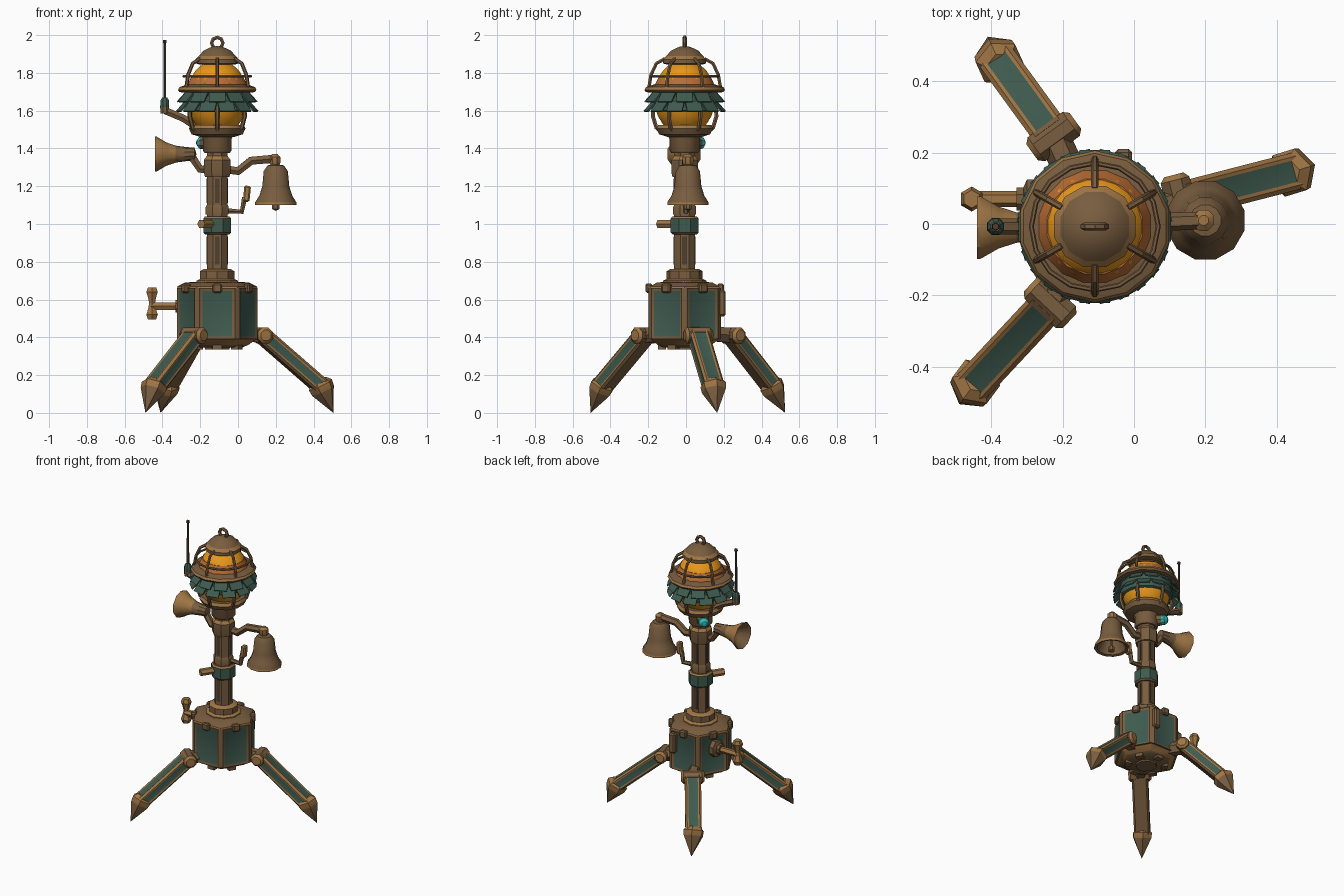
import bpy, bmesh
from math import pi, sin, cos, radians
from mathutils import Vector, Matrix

if "Cube" in bpy.data.objects:
    bpy.data.objects.remove(bpy.data.objects["Cube"])

CX, CY = -0.11, -0.007
COLOURS = {
    "brown": (0.19, 0.11, 0.05), "tan": (0.35, 0.18, 0.06), "green": (0.05, 0.105, 0.08),
    "amber": (0.85, 0.33, 0.012), "rust": (0.48, 0.15, 0.035), "cyan": (0.03, 0.5, 0.5),
    "dark_iron": (0.075, 0.05, 0.03)}
MATS, NAMES = [], list(COLOURS)
for key, rgb in COLOURS.items():
    m = bpy.data.materials.new(key)
    m.use_nodes = True
    m.diffuse_color = (*rgb, 1)
    m.node_tree.nodes["Principled BSDF"].inputs["Base Color"].default_value = (*rgb, 1)
    MATS.append(m)


def finish(name, bm, angle=35):
    bmesh.ops.recalc_face_normals(bm, faces=bm.faces)
    me = bpy.data.meshes.new(name)
    bm.to_mesh(me)
    bm.free()
    for m in MATS:
        me.materials.append(m)
    ob = bpy.data.objects.new(name, me)
    bpy.context.collection.objects.link(ob)
    bpy.ops.object.select_all(action='DESELECT')
    ob.select_set(True)
    bpy.context.view_layer.objects.active = ob
    bpy.ops.object.shade_smooth_by_angle(angle=radians(angle))
    return ob


def place(loc, axis=None):
    rot = Vector(axis).to_track_quat('Z', 'Y').to_matrix().to_4x4() if axis else Matrix()
    return Matrix.Translation(loc) @ rot


def lathe(name, profile, cols, n=8, loc=(CX, CY, 0), axis=None, turn=0.5, angle=35):
    """Spin (radius, height) pairs; cols is one colour or one per band."""
    bm = bmesh.new()
    rings = []
    for r, z in profile:
        if r == 0:
            rings.append([bm.verts.new((0, 0, z))] * n)
        else:
            a = [2 * pi * (i + turn) / n for i in range(n)]
            rings.append([bm.verts.new((r * cos(t), r * sin(t), z)) for t in a])
    for k in range(len(rings) - 1):
        col = cols if isinstance(cols, str) else cols[k]
        for i in range(n):
            j = (i + 1) % n
            loop = [rings[k][i], rings[k][j], rings[k + 1][j], rings[k + 1][i]]
            bm.faces.new(list(dict.fromkeys(loop))).material_index = NAMES.index(col)
    for ring in (rings[0], rings[-1]):
        if len(set(ring)) > 2 and profile[0] != profile[-1]:
            bm.faces.new(ring).material_index = NAMES.index(cols if isinstance(cols, str) else cols[0])
    bmesh.ops.transform(bm, matrix=place(loc, axis), verts=bm.verts)
    return finish(name, bm, angle)


def box(name, size, mat, col, bevel=0.0):
    bm = bmesh.new()
    bmesh.ops.create_cube(bm, size=1, matrix=mat @ Matrix.Diagonal((*size, 1)))
    if bevel:
        bmesh.ops.bevel(bm, geom=bm.edges[:], offset=bevel, segments=1, affect='EDGES')
    for f in bm.faces:
        f.material_index = NAMES.index(col)
    return finish(name, bm)


def tube(name, pts, r, col, res=1, closed=False):
    cu = bpy.data.curves.new(name, 'CURVE')
    cu.dimensions, cu.bevel_depth, cu.bevel_resolution = '3D', r, res
    cu.use_fill_caps = True
    sp = cu.splines.new('POLY')
    sp.points.add(len(pts) - 1)
    for p, co in zip(sp.points, pts):
        p.co = (*co, 1)
    sp.use_cyclic_u = closed
    tmp = bpy.data.objects.new(name + "_path", cu)
    bpy.context.collection.objects.link(tmp)
    bm = bmesh.new()
    bm.from_mesh(bpy.data.meshes.new_from_object(
        tmp.evaluated_get(bpy.context.evaluated_depsgraph_get())))
    bpy.data.objects.remove(tmp)
    for f in bm.faces:
        f.material_index = NAMES.index(col)
    return finish(name, bm)


def polar(r, a, z):
    return (CX + r * cos(a), CY + r * sin(a), z)


# Hexagonal body with inset side panels
bm = bmesh.new()
bmesh.ops.create_cone(bm, cap_ends=True, segments=6, radius1=0.222, radius2=0.222, depth=0.27,
                      matrix=Matrix.Translation((CX, CY, 0.525)) @ Matrix.Rotation(pi / 2, 4, 'Z'))
# put corners on the x axis
xs = max(v.co.x for v in bm.verts) - CX
if xs < 0.21:
    bmesh.ops.rotate(bm, verts=bm.verts, cent=(CX, CY, 0), matrix=Matrix.Rotation(pi / 6, 3, 'Z'))
bmesh.ops.bevel(bm, geom=[e for e in bm.edges if abs(e.verts[0].co.z - e.verts[1].co.z) > 0.1],
                offset=0.018, segments=1, affect='EDGES')
bm.normal_update()
sides = [f for f in bm.faces if abs(f.normal.z) < 0.1 and f.calc_area() > 0.03]
bmesh.ops.inset_individual(bm, faces=sides, thickness=0.02, depth=-0.006)
for f in sides:
    f.material_index = NAMES.index("green")
finish("body", bm)
lathe("body_lid", [(0.215, 0.655), (0.21, 0.67), (0.17, 0.69), (0.1, 0.695)],
      ["tan", "brown", "brown"], 6, turn=0)
lathe("body_base", [(0.13, 0.345), (0.165, 0.36), (0.215, 0.395)], ["brown", "tan"], 6, turn=0)
lathe("base_plug", [(0.07, 0.335), (0.075, 0.36)], "brown")
for k in range(6):
    a = pi / 6 + k * pi / 3
    box("base_lug", (0.04, 0.05, 0.03), place(polar(0.12, a, 0.35)) @ Matrix.Rotation(a, 4, 'Z'), "brown")
    box("lid_clamp", (0.035, 0.05, 0.05), place(polar(0.19, a, 0.66)) @ Matrix.Rotation(a, 4, 'Z'), "brown", 0.008)
box("rear_latch", (0.05, 0.04, 0.14), place((-0.03, 0.19, 0.58)), "brown", 0.01)

# Splayed legs: hip, shin with panels, spiked foot
LEGS = [((0.13, 0.065, 0.41), (0.44, 0.145, 0.14), (0.505, 0.165, 0.0)),
        ((-0.225, 0.245, 0.41), (-0.378, 0.455, 0.14), (-0.41, 0.525, 0.0)),
        ((-0.235, -0.22, 0.41), (-0.445, -0.445, 0.14), (-0.49, -0.505, 0.0))]
for hip, ankle, tip in LEGS:
    h, a, t = Vector(hip), Vector(ankle), Vector(tip)
    d = (a - h).normalized()
    side = Vector((0, 0, 1)).cross(d).normalized()
    up = d.cross(side)
    frame = Matrix((d, side, up)).transposed().to_4x4()
    frame.translation = (h + a) / 2
    bm = bmesh.new()
    bmesh.ops.create_cube(bm, size=1, matrix=Matrix.Diagonal(((a - h).length, 0.105, 0.085, 1)))
    long_edges = [e for e in bm.edges if abs(e.verts[0].co.x - e.verts[1].co.x) > 0.1]
    bmesh.ops.bevel(bm, geom=long_edges, offset=0.012, segments=1, affect='EDGES')
    bm.normal_update()
    for f in bm.faces:
        f.material_index = NAMES.index("tan" if f.normal.z > 0.2 else "brown")
    panels = [f for f in bm.faces if abs(f.normal.x) < 0.1 and (f.normal.z > 0.9 or abs(f.normal.y) > 0.9)]
    ring = bmesh.ops.inset_individual(bm, faces=panels, thickness=0.014, depth=-0.003)["faces"]
    for f in ring:
        f.material_index = NAMES.index("tan")
    for f in panels:
        f.material_index = NAMES.index("green")
    bmesh.ops.transform(bm, matrix=frame, verts=bm.verts)
    finish("leg", bm)
    lathe("hip_joint", [(0.03, -0.075), (0.045, -0.06), (0.045, 0.06), (0.03, 0.075)],
          ["tan", "brown", "tan"], 8, h, side)
    inner = Vector((CX, CY, 0.43))
    tube("hip_link", [h, h.lerp(inner, 0.4)], 0.045, "brown")
    L = (t - a).length
    lathe("foot", [(0.045, -0.035), (0.07, -0.01), (0.066, 0.025), (0.0, L)],
          ["tan", "tan", "brown"], 6, a, t - a)

# Side valve with wing handle
lathe("valve_mount", [(0.06, 0), (0.06, 0.03), (0.035, 0.04), (0.035, 0.06)], "brown", 8, (-0.27, 0.07, 0.565), (-1, 0, 0))
tube("valve_stem", [(-0.3, 0.07, 0.565), (-0.46, 0.07, 0.565)], 0.022, "tan")
for s in (-1, 1):
    lathe("valve_wing", [(0.018, 0), (0.024, 0.03), (0.035, 0.06), (0.025, 0.085)], "tan", 6,
          (-0.455, 0.07, 0.58), (0, 0, s))

# Post with collars and grooves
lathe("post", [(0.06, 0.69), (0.06, 1.5)], "brown")
lathe("post_foot", [(0.115, 0.685), (0.115, 0.7), (0.095, 0.71), (0.095, 0.75), (0.075, 0.762)],
      ["tan", "tan", "brown", "tan"], 10)
lathe("slide_collar", [(0.07, 0.945), (0.08, 0.955), (0.08, 1.03), (0.07, 1.04)], ["brown", "green", "tan"])
lathe("upper_sleeve", [(0.066, 1.05), (0.066, 1.09), (0.06, 1.1)], "brown")
lathe("bracket_sleeve", [(0.07, 1.25), (0.076, 1.27), (0.076, 1.34), (0.06, 1.36)], ["brown", "brown", "tan"])
lathe("head_neck", [(0.07, 1.375), (0.08, 1.39), (0.08, 1.45), (0.09, 1.47)], "brown", 10)
for k in range(4):
    for z, hgt in ((0.86, 0.15), (1.175, 0.13)):
        a = k * pi / 2
        box("post_groove", (0.008, 0.026, hgt), place(polar(0.054, a, z)) @ Matrix.Rotation(a, 4, 'Z'), "dark_iron")
tube("collar_lever", [(-0.14, -0.06, 1.0), (-0.195, -0.145, 1.0)], 0.024, "tan")

# Crank on the post
tube("crank_arm", [(-0.06, 0, 1.07), (0.02, 0, 1.065), (0.035, 0, 1.14)], 0.016, "brown")
box("crank_grip", (0.04, 0.035, 0.085), place((0.047, 0, 1.16), (0.1, 0, 1)), "tan", 0.008)

# Hanging bell
tube("bell_arm", [(-0.07, 0, 1.29), (0.0, 0.0, 1.28), (0.07, 0.005, 1.335), (0.19, 0.01, 1.345)], 0.025, "brown")
lathe("bell_hook", [(0.02, 0), (0.032, 0.02), (0.032, 0.05), (0.015, 0.065)], "tan", 8, (0.195, 0.01, 1.305))
lathe("bell", [(0.0, 1.318), (0.045, 1.31), (0.066, 1.28), (0.074, 1.2), (0.09, 1.15), (0.113, 1.115),
               (0.113, 1.1), (0.095, 1.105), (0.06, 1.2), (0.0, 1.27)],
      ["brown"] * 5 + ["tan"] + ["brown"] * 3, 12, (0.2, 0.01, 0))
lathe("bell_clapper", [(0.0, 1.07), (0.022, 1.08), (0.022, 1.1), (0.008, 1.12), (0.008, 1.25)], "brown", 8, (0.2, 0.01, 0))

# Signal horn
lathe("horn", [(0.0, -0.01), (0.034, 0.0), (0.038, 0.05), (0.045, 0.1), (0.062, 0.15), (0.092, 0.2),
               (0.092, 0.21), (0.05, 0.16), (0.0, 0.1)],
      ["brown"] * 3 + ["tan"] * 3 + ["brown"] * 2, 10, (-0.23, -0.01, 1.37), (-1, 0, 0))
tube("horn_bracket", [(-0.24, -0.01, 1.35), (-0.2, -0.01, 1.29), (-0.12, -0.01, 1.29)], 0.024, "brown")

# Small sensor lens on the neck
lathe("lens_mount", [(0.04, 0.06), (0.036, 0.1)], "brown", 8, (CX, CY, 1.43), (-0.7, 0.7, 0))
lathe("lens", [(0.034, 0.1), (0.034, 0.12), (0.018, 0.14), (0.0, 0.145)], "cyan", 10,
      (CX, CY, 1.43), (-0.7, 0.7, 0))

# Lamp head
lathe("lamp_cup", [(0.09, 1.46), (0.14, 1.475), (0.155, 1.505), (0.145, 1.525), (0.1, 1.52)],
      ["brown", "brown", "tan", "brown"], 12)
lathe("lamp_globe", [(0.165 * sin(pi * k / 12), 1.67 - 0.2 * cos(pi * k / 12)) for k in range(12)] + [(0, 1.87)],
      "amber", 20, angle=60)
lathe("globe_collar", [(0.162, 1.735), (0.136, 1.787)], "rust", 16)
lathe("brim", [(0.158, 1.695), (0.205, 1.698), (0.213, 1.71), (0.205, 1.725), (0.158, 1.74)],
      ["brown", "brown", "tan", "brown"], 14)
lathe("shutter_band", [(0.162, 1.595), (0.17, 1.6), (0.17, 1.695)], "green", 14)
for tier in range(2):
    for k in range(12):
        a = (k + tier / 2) * pi / 6
        m = place(polar(0.187, a, 1.673 - 0.05 * tier)) @ Matrix.Rotation(a, 4, 'Z') @ Matrix.Rotation(radians(48), 4, 'Y')
        box("shutter_flap", (0.072, 0.085, 0.008), m, "green")
lathe("cap", [(0.1, 1.845), (0.118, 1.85), (0.118, 1.872), (0.1, 1.89), (0.075, 1.918), (0.03, 1.938), (0.0, 1.942)],
      ["brown", "brown", "tan", "brown", "brown", "brown"], 12)
tube("cap_loop", [(CX + 0.03 * cos(k * pi / 4), CY, 1.958 + 0.03 * sin(k * pi / 4)) for k in range(8)],
     0.011, "brown", closed=True)
tube("cage_ring", [polar(0.178, k * pi / 8, 1.782) for k in range(16)], 0.007, "brown", closed=True)

# Cage bars above and below the brim
for k in range(6):
    a = pi / 6 + k * pi / 3
    tube("upper_bar", [polar(r, a, z) for r, z in ((0.19, 1.72), (0.178, 1.79), (0.15, 1.85), (0.105, 1.875))], 0.01, "brown")
    tube("lower_bar", [polar(r, a, z) for r, z in ((0.165, 1.62), (0.168, 1.57), (0.15, 1.51), (0.12, 1.485))], 0.012, "brown")

# Antenna on a side arm
tube("antenna_arm", [(-0.2, -0.007, 1.5), (-0.29, -0.007, 1.56), (-0.385, -0.007, 1.6)], 0.022, "brown")
lathe("antenna_base", [(0.024, 1.585), (0.026, 1.62), (0.024, 1.655), (0.014, 1.67)], ["brown", "green", "green"], 8, (-0.388, CY, 0))
lathe("antenna", [(0.009, 1.66), (0.007, 1.955), (0.012, 1.96), (0.01, 1.975)], "dark_iron", 6, (-0.388, CY, 0))
